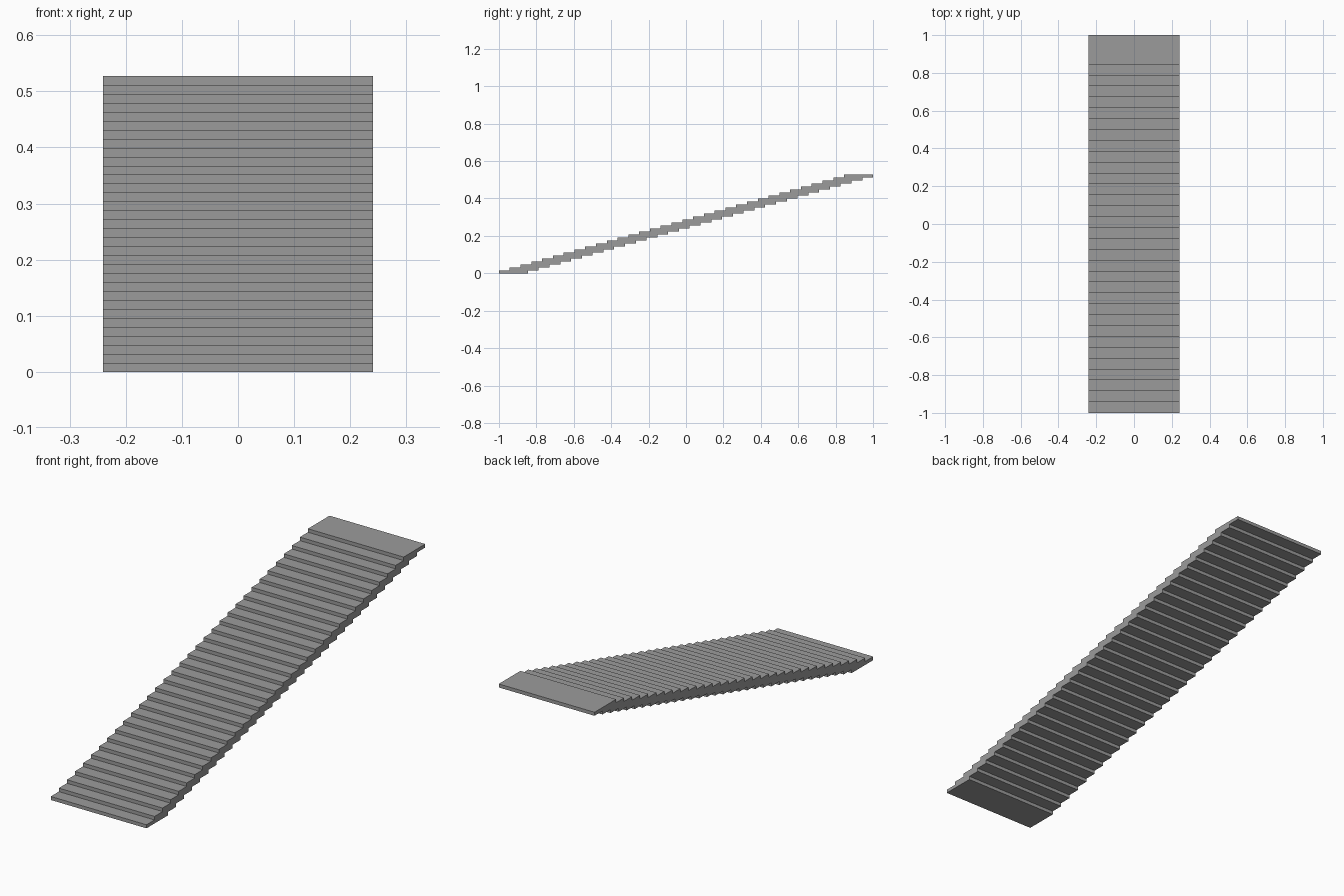
import bpy

if "Cube" in bpy.data.objects:
    bpy.data.objects.remove(bpy.data.objects["Cube"])

STEPS = 33
WIDTH, DEPTH, RISE = 0.481, 0.155, 0.527 / 33
RUN = (2.0 - DEPTH) / (STEPS - 1)

# One slab tread at the bottom front
bpy.ops.mesh.primitive_cube_add(size=1, location=(0, -1 + DEPTH / 2, RISE / 2))
stairs = bpy.context.object
stairs.name = "stair_treads"
stairs.scale = (WIDTH, DEPTH, RISE)
bpy.ops.object.transform_apply(location=False, rotation=False, scale=True)

# Dark grey finish
mat = bpy.data.materials.new("dark_grey")
mat.diffuse_color = (0.33, 0.33, 0.33, 1)
mat.use_nodes = True
mat.node_tree.nodes["Principled BSDF"].inputs["Base Color"].default_value = mat.diffuse_color
stairs.data.materials.append(mat)

# Overlapping slabs climbing towards the back
arr = stairs.modifiers.new("steps", 'ARRAY')
arr.count = STEPS
arr.use_relative_offset = False
arr.use_constant_offset = True
arr.constant_offset_displace = (0, RUN, RISE)
